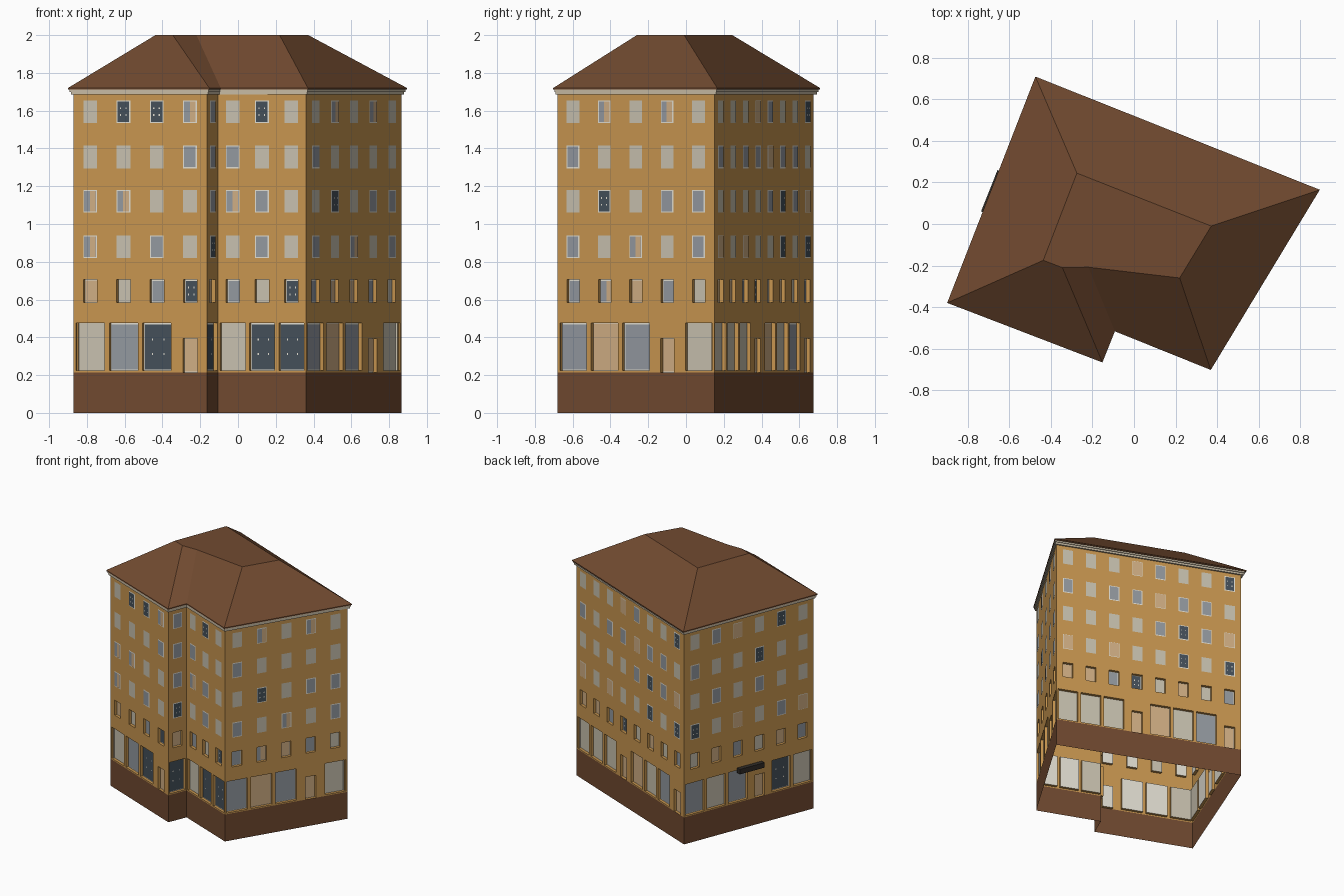
import bpy, bmesh
from mathutils import Vector

if "Cube" in bpy.data.objects:
    bpy.data.objects.remove(bpy.data.objects["Cube"])


def srgb(r, g, b):
    return tuple((c / 255 / 12.92) if c < 10 else ((c / 255 + 0.055) / 1.055) ** 2.4 for c in (r, g, b)) + (1,)


COLOURS = {
    "wall_ochre": (200, 150, 80), "brown": (113, 74, 48), "cream_blind": (200, 193, 175),
    "grey_glass": (147, 153, 160), "tan_curtain": (208, 174, 132), "dark_glass": (68, 80, 90),
    "frame_white": (226, 222, 210), "cornice_stone": (200, 188, 165), "sign_black": (48, 44, 40),
}
MATS = {}
for name, rgb in COLOURS.items():
    MATS[name] = bpy.data.materials.new(name)
    MATS[name].diffuse_color = srgb(*rgb)
SLOTS = list(COLOURS)


class Part:
    """Collects flat polygons into one object."""

    def __init__(self, name):
        self.name, self.bm = name, bmesh.new()

    def poly(self, pts, mat):
        f = self.bm.faces.new([self.bm.verts.new(p) for p in pts])
        f.material_index = SLOTS.index(mat)

    def finish(self):
        bmesh.ops.remove_doubles(self.bm, verts=self.bm.verts, dist=1e-5)
        me = bpy.data.meshes.new(self.name)
        used = sorted({f.material_index for f in self.bm.faces})
        for f in self.bm.faces:
            f.material_index = used.index(f.material_index)
        self.bm.to_mesh(me)
        self.bm.free()
        for i in used:
            me.materials.append(MATS[SLOTS[i]])
        bpy.context.collection.objects.link(bpy.data.objects.new(self.name, me))


# footprint, eave outline and roof-top outline, counter-clockwise from front left
WALL = [(-.87, -.37), (-.165, -.645), (-.105, -.5), (.36, -.68), (.865, .15), (-.455, .675)]
EAVE = [(-.9, -.38), (-.152, -.667), (-.092, -.517), (.37, -.703), (.895, .165), (-.475, .71)]
TOP = [(-.437, -.175), (-.345, -.21), (-.22, -.208), (.22, -.26), (.372, -.01), (-.275, .245)]
Z_PLINTH, Z_TOP = .215, 1.71

# panes per facade: ground floor, then five storeys upwards
# c cream, g grey, t tan, d dark, h half curtain, o door
FACADES = [
    ("front_left", ["cgdo", "tcgd", "hcgc", "hhcc", "cccg", "cddh"]),
    ("notch", ["d", "t", "d", "g", "g", "g"]),
    ("front_right", ["cdd", "gcd", "cgc", "hgc", "gcc", "cdc"]),
    ("right", ["gtgoc", "ghtgc", "gchcg", "cdcgg", "gcccc", "chchc"]),
    ("back", ["cccotcgo", "ttgdctcg", "tctccdcd", "ccccgdgt", "gcggtggc", "ccctgccd"]),
    ("left", ["gcgodc", "ctgctg", "dctcgt", "cgcgcc", "gccdcc", "cgtcdc"]),
]
ROWS = [(.225, .475), (.585, .705), (.82, .94), (1.06, 1.18), (1.295, 1.415), (1.535, 1.655)]
RECESS = .022
PANE = {"c": "cream_blind", "g": "grey_glass", "t": "tan_curtain", "d": "dark_glass",
        "h": "grey_glass", "o": "tan_curtain"}


def wall_frame(i):
    a, b = Vector(WALL[i]), Vector(WALL[(i + 1) % 6])
    d = (b - a).normalized()
    n = Vector((d.y, -d.x))

    def at(u, z, off=0):
        p = a + d * u + n * off
        return (p.x, p.y, z)
    return at, (b - a).length


def plate(part, at, u0, u1, z0, z1, off, mat):
    part.poly([at(u0, z0, off), at(u1, z0, off), at(u1, z1, off), at(u0, z1, off)], mat)


def window(part, at, u0, u1, z0, z1, off, kind):
    # frame sheet behind, glass or blind just in front
    b = .006 if kind in "gdh" else .003
    plate(part, at, u0, u1, z0, z1, off, "cream_blind" if kind == "c" else "frame_white")
    plate(part, at, u0 + b, u1 - b, z0 + b, z1 - b, off + .002, PANE[kind])
    w, h = u1 - u0, z1 - z0
    if kind == "h":  # curtain on one side
        plate(part, at, u0 + w * .5, u1 - b, z0 + b, z1 - b, off + .004, "tan_curtain")
    if kind == "d":  # small light fittings on dark glass
        for s in (.3, .7):
            for t in (.35, .65):
                u, z = u0 + w * s, z0 + h * t
                plate(part, at, u - .003, u + .003, z - .005, z + .005, off + .004, "frame_white")


for i, (name, rows) in enumerate(FACADES):
    at, length = wall_frame(i)
    wall, panes = Part(name + "_wall"), Part(name + "_windows")
    bay = length / len(rows[0])
    holes = []
    for r, row in enumerate(rows):
        for k, kind in enumerate(row):
            mid, (z0, z1) = (k + .5) * bay, ROWS[r]
            half = min(bay * .43, .083) if r == 0 else .039
            if kind == "o":
                half, z0, z1 = .041, Z_PLINTH, .395
            u0, u1 = mid - half, mid + half
            if r > 1:  # flush upper windows
                window(panes, at, u0, u1, z0, z1, .002, kind)
                continue
            # recessed lower windows and doors with reveals
            holes.append((u0, u1, z0, z1))
            window(panes, at, u0, u1, z0, z1, -RECESS, kind)
            ring = [(u0, z0), (u1, z0), (u1, z1), (u0, z1)]
            for (ua, za), (ub, zb) in zip(ring, ring[1:] + ring[:1]):
                wall.poly([at(ua, za), at(ub, zb), at(ub, zb, -RECESS), at(ua, za, -RECESS)], "wall_ochre")
    # wall sheet with openings left out
    us = sorted({0, length, *[h[0] for h in holes], *[h[1] for h in holes]})
    zs = sorted({Z_PLINTH, Z_TOP, *[h[2] for h in holes], *[h[3] for h in holes]})
    for ua, ub in zip(us, us[1:]):
        for za, zb in zip(zs, zs[1:]):
            u, z = (ua + ub) / 2, (za + zb) / 2
            if not any(h[0] < u < h[1] and h[2] < z < h[3] for h in holes):
                plate(wall, at, ua, ub, za, zb, 0, "wall_ochre")
    wall.finish()
    panes.finish()


def loop(f, z):
    """Outline between wall (f=0) and eave (f=1)."""
    return [(*Vector(w).lerp(Vector(e), f), z) for w, e in zip(WALL, EAVE)]


def band(part, lo, hi, mat):
    for k in range(6):
        j = (k + 1) % 6
        part.poly([lo[k], lo[j], hi[j], hi[k]], mat)


# plinth, open underneath
plinth = Part("plinth")
band(plinth, loop(0, 0), loop(0, Z_PLINTH), "brown")
plinth.finish()

# stepped cornice
cornice = Part("cornice")
steps = [loop(0, 1.685), loop(.5, 1.685), loop(.5, 1.7), loop(.75, 1.7), loop(.75, 1.714)]
for lo, hi in zip(steps, steps[1:]):
    band(cornice, lo, hi, "cornice_stone")
cornice.finish()

# hipped roof with flat top and thin eave
roof = Part("roof")
top = [(x, y, 2.0) for x, y in TOP]
band(roof, loop(.75, 1.712), loop(1, 1.712), "brown")
band(roof, loop(1, 1.712), loop(1, 1.72), "brown")
band(roof, loop(1, 1.72), top, "brown")
roof.poly(top, "brown")
roof.finish()

# shop sign box over the left door
sign = Part("door_sign")
at, length = wall_frame(5)
u0, u1, z0, z1, d = length * .41, length * .6, .455, .495, .035
plate(sign, at, u0, u1, z0, z1, d, "sign_black")
for z in (z0, z1):
    sign.poly([at(u0, z, 0.001), at(u1, z, 0.001), at(u1, z, d), at(u0, z, d)], "sign_black")
for u in (u0, u1):
    sign.poly([at(u, z0, 0.001), at(u, z1, 0.001), at(u, z1, d), at(u, z0, d)], "sign_black")
bmesh.ops.recalc_face_normals(sign.bm, faces=sign.bm.faces)
sign.finish()

for m in bpy.data.materials:
    if m.users and not m.is_grease_pencil:
        m.use_nodes = True
        m.node_tree.nodes["Principled BSDF"].inputs["Base Color"].default_value = m.diffuse_color
